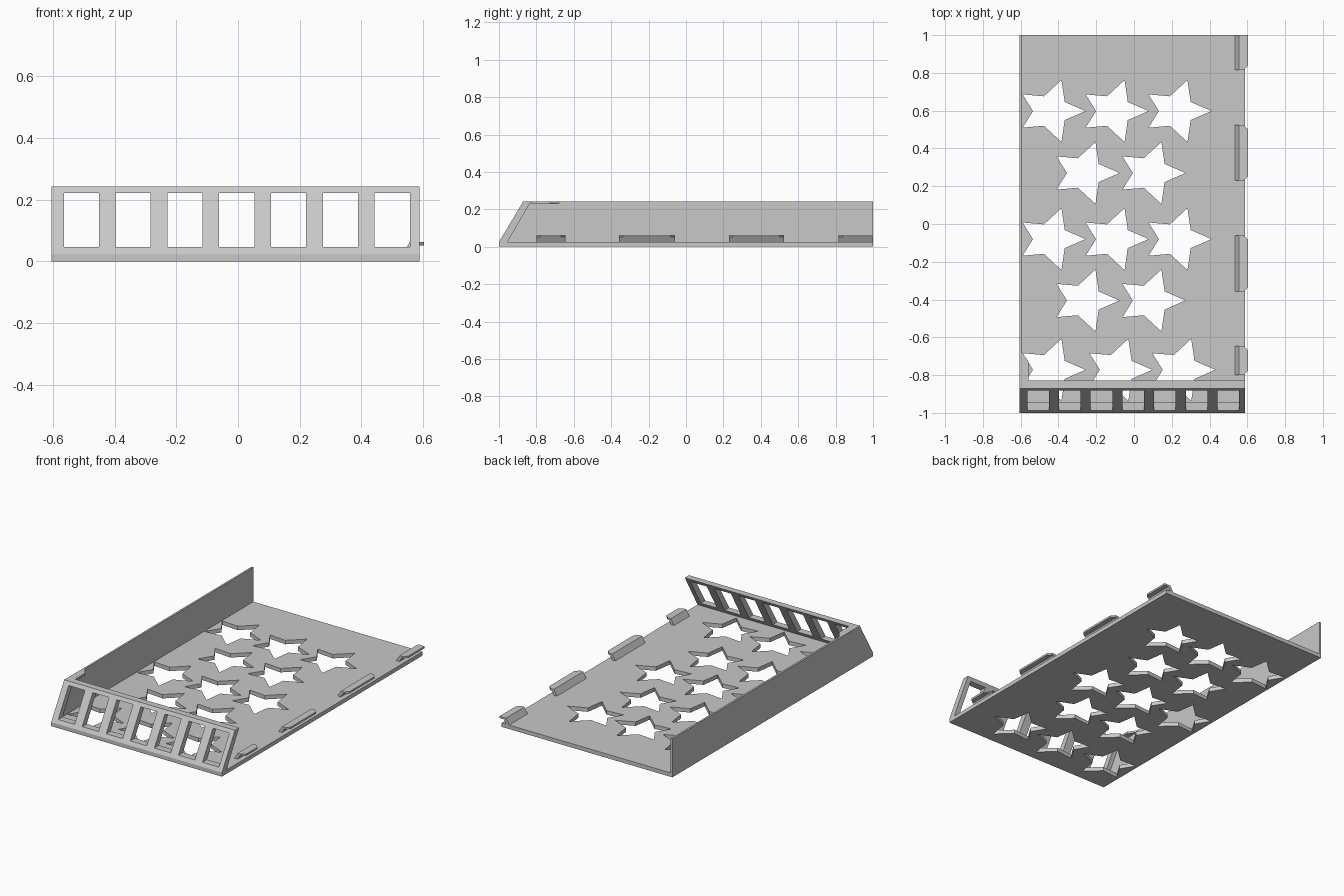
import bpy, bmesh
from mathutils import Vector

cube = bpy.data.objects.get("Cube")
if cube:
    bpy.data.objects.remove(cube, do_unlink=True)

grey = bpy.data.materials.new("light grey")
grey.use_nodes = True
grey.diffuse_color = (0.58, 0.58, 0.58, 1)
grey.node_tree.nodes["Principled BSDF"].inputs["Base Color"].default_value = grey.diffuse_color


def add_prism(bm, points, axis, low, high):
    """Extrude a 2D outline along an axis (the outline uses the other two)."""
    def place(p, d):
        return {"x": (d, p[0], p[1]), "y": (p[0], d, p[1]), "z": (p[0], p[1], d)}[axis]
    face = bm.faces.new([bm.verts.new(place(p, low)) for p in points])
    ext = bmesh.ops.extrude_face_region(bm, geom=[face])
    verts = [v for v in ext["geom"] if isinstance(v, bmesh.types.BMVert)]
    shift = Vector(place((0, 0), high - low))
    bmesh.ops.translate(bm, verts=verts, vec=shift)


def make_object(name, prisms):
    bm = bmesh.new()
    for prism in prisms:
        add_prism(bm, *prism)
    bmesh.ops.recalc_face_normals(bm, faces=bm.faces)
    mesh = bpy.data.meshes.new(name)
    bm.to_mesh(mesh)
    bm.free()
    mesh.materials.append(grey)
    obj = bpy.data.objects.new(name, mesh)
    bpy.context.collection.objects.link(obj)
    return obj


def cut(obj, prisms):
    cutter = make_object(obj.name + "_cutter", prisms)
    cutter.hide_render = True
    mod = obj.modifiers.new("openings", "BOOLEAN")
    mod.operation, mod.solver, mod.object = "DIFFERENCE", "EXACT", cutter
    bpy.context.view_layer.objects.active = obj
    bpy.ops.object.modifier_apply(modifier=mod.name)
    bpy.data.objects.remove(cutter, do_unlink=True)


LEFT, RIGHT, FLOOR, TOP = -0.605, 0.588, 0.025, 0.243

# Floor with rows of star openings
floor = make_object("floor", [
    ([(LEFT, -1), (RIGHT, -1), (RIGHT, 1), (LEFT, 1)], "z", 0, FLOOR)])
half = [(0.17, 0), (0.06, 0.048), (0.043, 0.164), (-0.05, 0.078), (-0.163, 0.088), (-0.108, 0)]
star = half + [(x, -y) for x, y in half[-2:0:-1]]
wide, narrow = (-0.427, -0.093, 0.24), (-0.247, 0.102)
rows = [(0.598, wide), (0.27, narrow), (-0.08, wide), (-0.405, narrow),
        (-0.772, (-0.427, -0.073, 0.26))]
cut(floor, [([(cx + x, cy + y) for x, y in star], "z", -0.1, 0.1)
            for cy, centres in rows for cx in centres])

# Sloped front panel with a row of windows
front = make_object("front_panel", [
    ([(-1, FLOOR), (-0.955, FLOOR), (-0.828, TOP), (-0.87, TOP)], "x", LEFT, RIGHT)])
windows = []
for i in range(7):
    x = -0.508 + 0.168 * i
    outline = [(x - 0.057, 0.047), (x + 0.057, 0.047), (x + 0.057, 0.222), (x - 0.057, 0.222)]
    windows.append((outline, "y", -1.1, -0.7))
cut(front, windows)

# Side wall and its corner brace
make_object("side_wall", [
    ([(-0.955, FLOOR), (1, FLOOR), (1, TOP), (-0.828, TOP)], "x", LEFT, -0.593)])
make_object("corner_brace", [
    ([(-0.593, -0.68), (-0.593, -0.83), (-0.558, -0.83), (-0.558, -0.73)], "z", 0.23, TOP)])

# Hooked clips along the open edge: slanted riser plus chamfered tab
riser = [(0.536, FLOOR), (0.557, FLOOR), (0.575, 0.055), (0.557, 0.063)]
for i, (a, b) in enumerate([(-0.8, -0.645), (-0.358, -0.06), (0.23, 0.523), (0.815, 1)]):
    c = 0 if b == 1 else 0.022
    tab = [(0.557, a), (0.58, a), (0.603, a + 0.022), (0.603, b - c), (0.58, b), (0.557, b)]
    if c == 0:
        tab[4] = (0.603, b)
        del tab[3]
    make_object(f"clip_{i + 1}", [(riser, "y", a, b), (tab, "z", 0.051, 0.063)])
